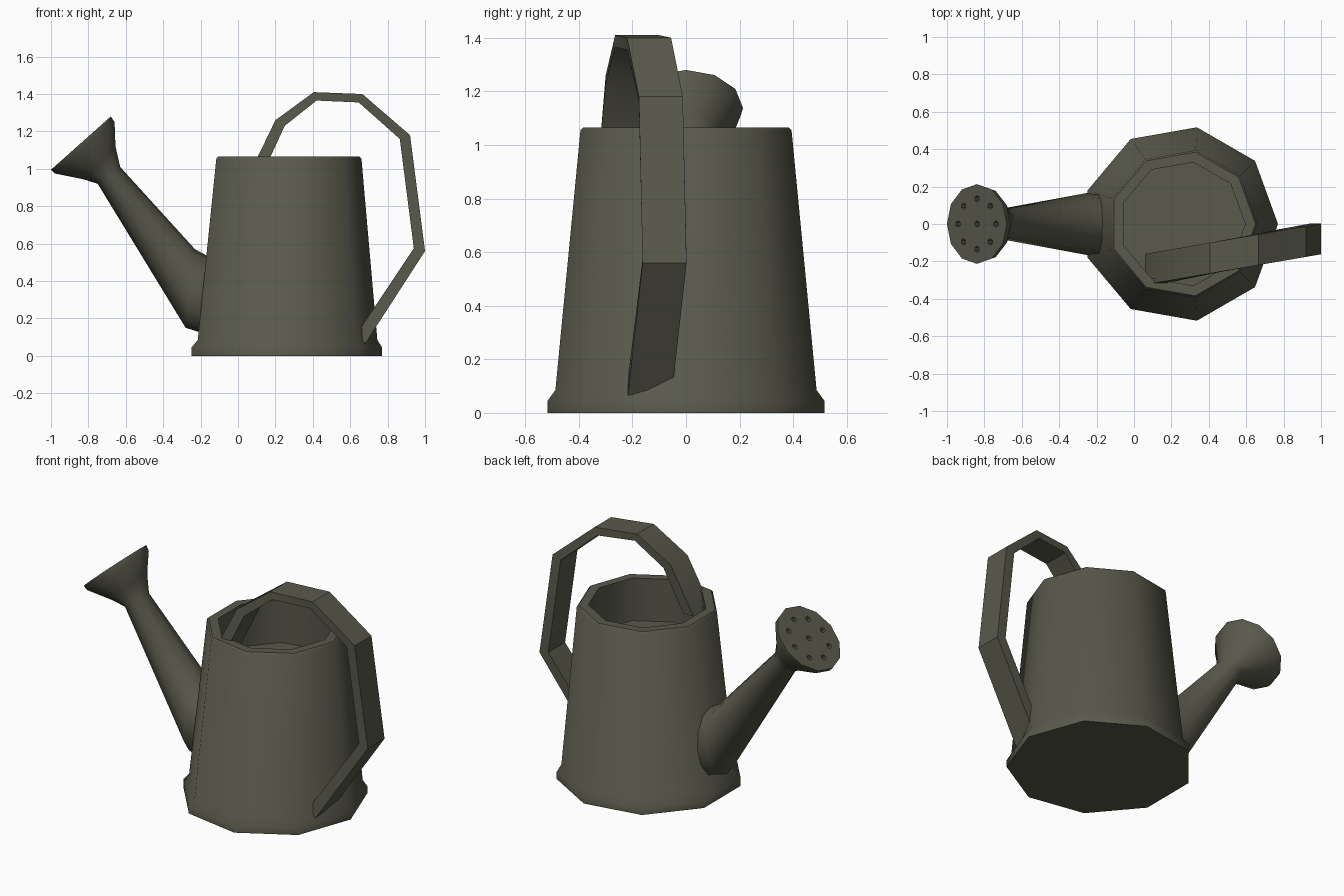
import bpy, bmesh, math
from mathutils import Vector, Matrix

if "Cube" in bpy.data.objects:
    bpy.data.objects.remove(bpy.data.objects["Cube"])

metal = bpy.data.materials.new("dark olive metal")
metal.diffuse_color = (0.10, 0.10, 0.072, 1)
metal.use_nodes = True
metal.node_tree.nodes["Principled BSDF"].inputs["Base Color"].default_value = metal.diffuse_color


def loft(name, rings, angle):
    """Skin a list of equal-length rings and cap both ends."""
    bm = bmesh.new()
    rows = [[bm.verts.new(p) for p in ring] for ring in rings]
    n = len(rows[0])
    for a, b in zip(rows, rows[1:]):
        for i in range(n):
            j = (i + 1) % n
            bm.faces.new((a[i], a[j], b[j], b[i]))
    bm.faces.new(rows[0][::-1])
    bm.faces.new(rows[-1])
    bmesh.ops.recalc_face_normals(bm, faces=bm.faces)
    me = bpy.data.meshes.new(name)
    bm.to_mesh(me)
    bm.free()
    me.materials.append(metal)
    ob = bpy.data.objects.new(name, me)
    bpy.context.collection.objects.link(ob)
    bpy.ops.object.select_all(action='DESELECT')
    ob.select_set(True)
    bpy.context.view_layer.objects.active = ob
    bpy.ops.object.shade_smooth_by_angle(angle=math.radians(angle))
    return ob


# Nine-sided body with foot band, open top and recessed inside floor
def nonagon(r, z, cx):
    return [(cx + r * math.cos(math.tau * i / 9), r * math.sin(math.tau * i / 9), z)
            for i in range(9)]


loft("can_body", [nonagon(*s) for s in [
    (0.525, 0.0, 0.245), (0.525, 0.045, 0.245), (0.495, 0.085, 0.25),
    (0.40, 1.055, 0.26), (0.39, 1.065, 0.26), (0.335, 1.065, 0.26),
    (0.34, 0.80, 0.26)]], 42)


# Spout and rose: each section spans a lower and an upper point in xz
def oval(low, high, half_width, n=12):
    lo, hi = Vector((low[0], 0, low[1])), Vector((high[0], 0, high[1]))
    mid, half = (lo + hi) / 2, (hi - lo) / 2
    return [mid + half * math.cos(math.tau * i / n)
            + Vector((0, half_width * math.sin(math.tau * i / n), 0)) for i in range(n)]


spout = loft("spout_and_rose", [oval(*s) for s in [
    ((-0.12, 0.10), (-0.10, 0.50), 0.15),
    ((-0.28, 0.15), (-0.23, 0.57), 0.165),
    ((-0.75, 0.92), (-0.63, 1.01), 0.085),
    ((-0.83, 0.945), (-0.655, 1.12), 0.13),
    ((-0.98, 0.975), (-0.66, 1.25), 0.205),
    ((-1.0, 0.995), (-0.68, 1.28), 0.213)]], 40)

# Sprinkler holes: one in the middle and eight around it
across = Vector((0.32, 0, 0.285)).normalized()
out = Vector((-across.z, 0, across.x))
side = Vector((0, 1, 0))
centre = Vector((-0.84, 0, 1.1375))
turn = Matrix((across, side, out)).transposed().to_4x4()
bm = bmesh.new()
spots = [Vector((0, 0, 0))] + [
    0.135 * (across * math.cos(math.tau * k / 8) + side * math.sin(math.tau * k / 8))
    for k in range(8)]
for s in spots:
    bmesh.ops.create_cone(bm, cap_ends=True, segments=6, radius1=0.015, radius2=0.02,
                          depth=0.06, matrix=Matrix.Translation(centre + s) @ turn)
bmesh.ops.recalc_face_normals(bm, faces=bm.faces)
me = bpy.data.meshes.new("hole_cutters")
bm.to_mesh(me)
bm.free()
me.materials.append(metal)
cutters = bpy.data.objects.new("hole_cutters", me)
bpy.context.collection.objects.link(cutters)
cutters.hide_render = True
cutters.display_type = 'WIRE'
mod = spout.modifiers.new("holes", 'BOOLEAN')
mod.operation = 'DIFFERENCE'
mod.object = cutters
mod.solver = 'EXACT'

# Handle: flat band swept over the top, drifting sideways along its length
path = [((0.06, 0.97), (0.13, 0.97)), ((0.20, 1.26), (0.25, 1.23)),
        ((0.405, 1.41), (0.42, 1.365)), ((0.665, 1.40), (0.645, 1.355)),
        ((0.92, 1.18), (0.865, 1.16)), ((1.0, 0.56), (0.94, 0.575)),
        ((0.67, 0.05), (0.63, 0.11))]


def band(outer, inner, half=0.082):
    y = -0.235 + 0.155 * (outer[0] - 0.1) / 0.9
    return [(outer[0], y - half, outer[1]), (outer[0], y + half, outer[1]),
            (inner[0], y + half, inner[1]), (inner[0], y - half, inner[1])]


loft("handle", [band(o, i) for o, i in path], 30)
